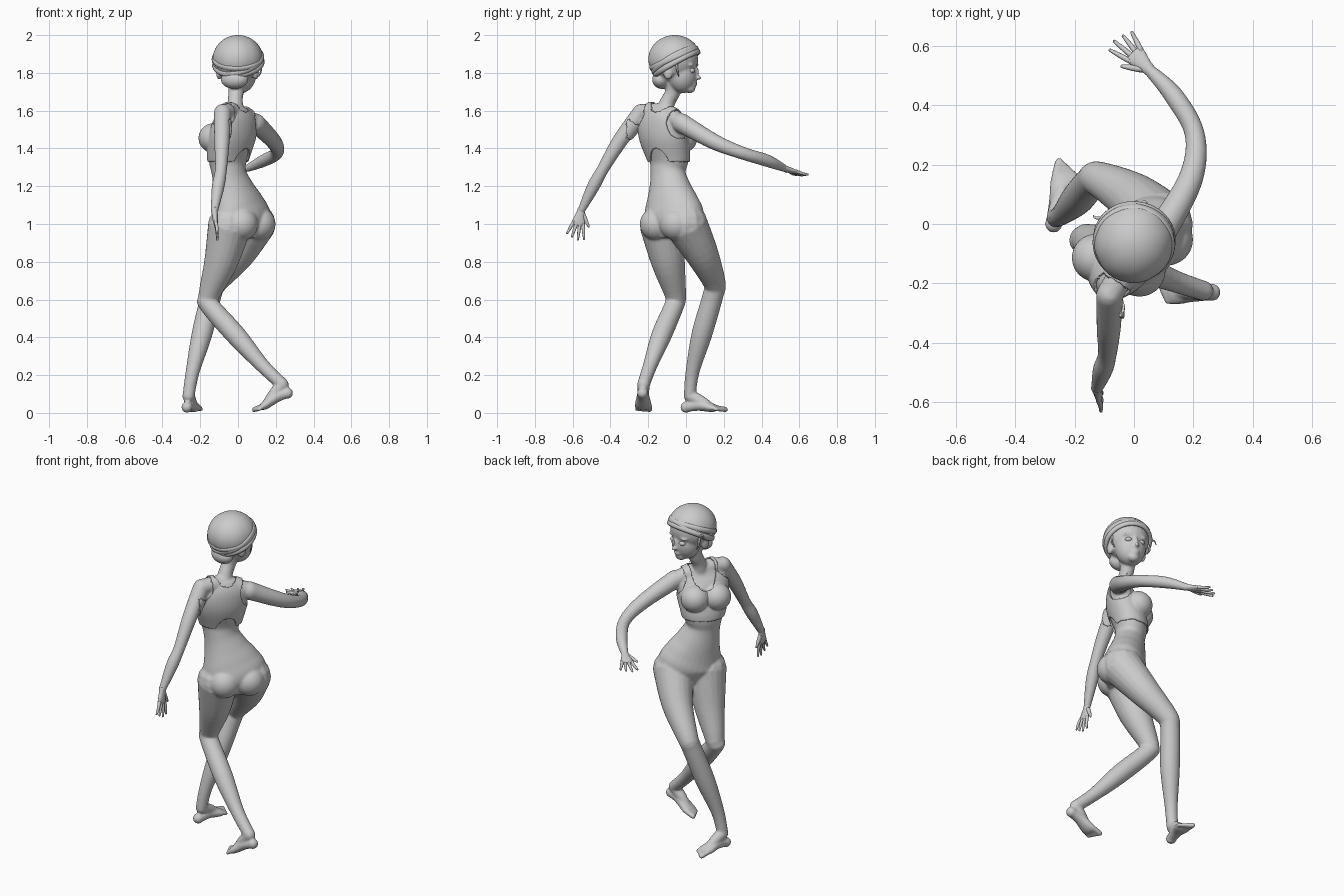
import bpy, bmesh, math
from mathutils import Vector as V, Matrix as M

if "Cube" in bpy.data.objects:
    bpy.data.objects.remove(bpy.data.objects["Cube"])

F, L = V((-.75, .66, 0)), V((.66, .75, 0))      # way the body faces, its right-hand side
HEAD = M.Translation((0, -.06, 1.87)) @ M.Rotation(math.radians(-15), 4, 'Z')


def catmull(a, b, c, d, t):
    return [.5 * (2*q + (r-p)*t + (2*p-5*q+4*r-s)*t*t + (3*q-p-3*r+s)*t**3)
            for p, q, r, s in zip(a, b, c, d)]


def tube(bm, secs, side=L, n=20, closed=False, steps=5):
    """Loft ellipses (x, y, z, side radius, other radius) along a smooth path."""
    k, pts = len(secs), []
    for i in range(k if closed else k - 1):
        idx = [(i+j) % k if closed else min(max(i+j, 0), k-1) for j in (-1, 0, 1, 2)]
        pts += [catmull(*[secs[j] for j in idx], s / steps) for s in range(steps)]
    if not closed:
        pts.append(list(secs[-1]))
    m, rings = len(pts), []
    for i, p in enumerate(pts):
        a = pts[(i-1) % m if closed else max(i-1, 0)]
        b = pts[(i+1) % m if closed else min(i+1, m-1)]
        t = (V(b[:3]) - V(a[:3])).normalized()
        u = (side - t * side.dot(t)).normalized()
        w = t.cross(u)
        rings.append([bm.verts.new(V(p[:3]) + u*p[3]*math.cos(g) + w*p[4]*math.sin(g))
                      for g in (2*math.pi*j/n for j in range(n))])
    for i in range(m if closed else m - 1):
        r, s = rings[i], rings[(i+1) % m]
        for j in range(n):
            bm.faces.new((r[j], r[(j+1) % n], s[(j+1) % n], s[j]))
    if not closed:
        bm.faces.new(rings[0][::-1])
        bm.faces.new(rings[-1])


def ball(bm, c, r, mat=M(), seg=24):
    r = r if isinstance(r, tuple) else (r, r, r)
    return bmesh.ops.create_uvsphere(bm, u_segments=seg, v_segments=seg*2//3, radius=1,
                                     matrix=mat @ M.Translation(c) @ M.Diagonal((*r, 1)))['verts']


def limb(bm, pts, side=L, n=20):
    """Round limb from (x, y, z, radius), with ball ends."""
    tube(bm, [(*p, p[3]) for p in pts], side, n)
    for p in (pts[0], pts[-1]):
        ball(bm, p[:3], p[3], seg=12)


def finish(bm, name):
    bmesh.ops.recalc_face_normals(bm, faces=bm.faces)
    me = bpy.data.meshes.new(name)
    bm.to_mesh(me)
    bm.free()
    me.shade_smooth()
    ob = bpy.data.objects.new(name, me)
    bpy.context.collection.objects.link(ob)
    return ob


def apply_mods(ob):
    dg = bpy.context.evaluated_depsgraph_get()
    me = bpy.data.meshes.new_from_object(ob.evaluated_get(dg))
    ob.modifiers.clear()
    ob.data = me
    me.shade_smooth()


bm = bmesh.new()
# torso
tube(bm, [(.02, -.06, .93, .12, .09), (.02, -.065, 1.02, .183, .125), (0, -.075, 1.1, .162, .115),
          (-.025, -.085, 1.18, .125, .1), (-.048, -.095, 1.27, .098, .085),
          (-.053, -.092, 1.35, .118, .09), (-.028, -.12, 1.47, .143, .09),
          (-.01, -.128, 1.55, .135, .07), (-.01, -.122, 1.61, .075, .045)], n=32)
for s in (-1, 1):
    ball(bm, V((.02, -.065, 1.0)) - F*.06 + L*.07*s, .088)              # buttock
    ball(bm, V((-.028, -.12, 1.455)) + F*.08 + L*.062*s, (.072, .072, .07))  # breast
SH_L, SH_R = V((-.082, -.238, 1.59)), V((.092, -.025, 1.535))
tube(bm, [(*SH_L, .045, .045), (-.01, -.125, 1.59, .045, .045), (*SH_R, .045, .045)], V((0, 0, 1)))
# neck
limb(bm, [(-.01, -.122, 1.57, .055), (-.015, -.1, 1.64, .041), (-.01, -.07, 1.7, .041), (0, -.06, 1.78, .05)])
# arms
limb(bm, [(*SH_L, .046), (-.085, -.35, 1.44, .041), (-.09, -.44, 1.29, .032),
          (-.105, -.49, 1.2, .034), (-.125, -.555, 1.07, .02)])
limb(bm, [(*SH_R, .052), (.19, .15, 1.435, .042), (.205, .3, 1.375, .034),
          (.135, .43, 1.335, .033), (.05, .52, 1.295, .02)], V((0, 0, 1)))
# legs
limb(bm, [(-.045, -.13, .99, .115), (-.09, -.095, .8, .09), (-.155, -.055, .62, .056), (-.155, -.06, .575, .052),
          (-.01, -.13, .41, .054), (.13, -.19, .25, .038), (.235, -.225, .15, .034)])
limb(bm, [(.085, 0, 1.0, .115), (0, .085, .84, .088), (-.115, .15, .69, .06), (-.14, .145, .63, .055),
          (-.19, .085, .42, .055), (-.24, .035, .22, .037), (-.262, .02, .09, .032)])


def foot(ankle, heel, tread, inner):
    d = (V(tread) - V(heel)).normalized()
    side = d.cross(V((0, 0, 1))).normalized()
    big = side * inner
    mid = V(heel).lerp(V(tread), .5) + V((0, 0, .012))
    tube(bm, [(*heel, .028, .026), (*mid, .034, .03), (*tread, .046, .024), (*(V(tread)+d*.025), .042, .016)], side)
    ball(bm, heel, .03, seg=16)
    limb(bm, [(*ankle, .033), (*(V(ankle).lerp(V(tread), .5) + V((0, 0, .004))), .03), (*tread, .022)], side)
    for i in range(5):
        a = V(tread) + big * (.032 - .017*i) + d * .012
        b = a + d * (.056 - .008*i)
        b.z = .018
        r = .015 - .0012*i
        limb(bm, [(*a, r), (*b, r)], side, 10)


foot((-.262, .02, .09), (-.27, .0, .03), (-.237, .135, .028), -1)
foot((.235, -.225, .15), (.262, -.23, .105), (.145, -.226, .042), 1)

# head: skull, face, chin, nose, lips, brows, ears, nape hair
for c, r in [((0, -.005, 0), (.122, .13, .122)), ((0, .043, -.078), (.086, .08, .1)),
             ((0, .083, -.15), (.034, .03, .028)), ((0, .132, -.096), (.013, .016, .011)),
             ((0, .118, -.07), (.009, .016, .035)), ((0, .112, -.126), (.024, .011, .007)),
             ((0, .11, -.136), (.02, .011, .007)), ((0, -.07, -.105), (.075, .05, .05))]:
    ball(bm, c, r, HEAD)
for s in (-1, 1):
    ball(bm, (.045*s, .1, -.028), (.03, .02, .008), HEAD)
    ball(bm, (.1*s, -.01, -.07), (.016, .026, .036), HEAD)
body = finish(bm, "body")
rm = body.modifiers.new("fuse", 'REMESH')
rm.mode, rm.voxel_size = 'VOXEL', .0065
sm = body.modifiers.new("soften", 'SMOOTH')
sm.factor, sm.iterations = .5, 7
apply_mods(body)

# cropped top, lifted off the body
bm = bmesh.new()
bm.from_mesh(body.data)
bmesh.ops.bisect_plane(bm, geom=bm.verts[:] + bm.edges[:] + bm.faces[:],
                       plane_co=(0, 0, 1.335), plane_no=(0, 0, 1), clear_inner=True)
C = V((-.02, -.125, 0))


def covered(c):
    rel = V((c.x, c.y, 0)) - C
    s, f = rel.dot(L), rel.dot(F)
    neck = math.hypot(c.x + .012, c.y + .118)
    scoop = f > 0 and math.hypot(s / .065, (c.z - 1.6) / .1) < 1
    return (abs(s) < .16 and c.z < 1.66 and neck > .062 and not scoop
            and (c - SH_L - L*-.015).length > .078 and (c - SH_R - L*.015).length > .085)


bmesh.ops.delete(bm, geom=[f for f in bm.faces if not covered(f.calc_center_median())], context='FACES')
for _ in range(8):
    bmesh.ops.smooth_vert(bm, verts=[v for v in bm.verts if v.is_boundary], factor=.5,
                          use_axis_x=True, use_axis_y=True, use_axis_z=True)
top = finish(bm, "crop_top")
so = top.modifiers.new("cloth", 'SOLIDIFY')
so.thickness, so.offset = .009, 1


# hands
def hand(name, wrist, d, side, thumb):
    bm = bmesh.new()
    w, d = V(wrist), V(d).normalized()
    side = V(side)
    side = (side - d * side.dot(d)).normalized()
    up = d.cross(side)
    tube(bm, [(*(w-d*.015), .019, .018), (*(w+d*.02), .024, .016), (*(w+d*.06), .034, .013),
              (*(w+d*.08), .03, .009)], side)
    for i in range(4):
        o = (i - 1.5) * thumb
        a = w + d*.066 + side*o*.017
        g = (d + side*o*.2).normalized()
        ln = .088 - .009*abs(i - 2)
        limb(bm, [(*a, .0095), (*(a+g*ln*.5+up*.003), .0085), (*(a+g*ln), .0055)], side, 10)
    a = w + d*.02 + side*thumb*.018
    g = (d*.8 + side*thumb*.6).normalized()
    limb(bm, [(*a, .012), (*(a+g*.035), .01), (*(a+g*.065), .006)], up, 10)
    finish(bm, name)


hand("left_hand", (-.125, -.555, 1.07), (.1, -.22, -.95), (0, 1, -.25), 1)
hand("right_hand", (.05, .52, 1.295), (-.68, .7, -.25), (.7, .68, 0), -1)

# eyes
bm = bmesh.new()
for s in (-1, 1):
    ball(bm, (.038*s, .103, -.058), (.021, .018, .014), HEAD)
finish(bm, "eyes")

# head wrap: pleated cap cut on a slant
T = math.radians(28)
bm = bmesh.new()
for v in ball(bm, (0, 0, 0), 1, seg=72):
    k = 1 + .012 * abs(math.sin(4 * math.atan2(v.co.y, v.co.x))) * math.hypot(v.co.x, v.co.y)
    v.co = V((v.co.x*.132*k, v.co.y*.138*k, v.co.z*.127 + .003))
bmesh.ops.bisect_plane(bm, geom=bm.verts[:] + bm.edges[:] + bm.faces[:], plane_co=(0, 0, -.01),
                       plane_no=(0, -math.sin(T), math.cos(T)), clear_inner=True)
bm.transform(HEAD)
finish(bm, "head_wrap")

# twisted bands round the rim
for i, (tilt, roll, off) in enumerate([(24, 5, .008), (31, -6, -.008), (29, 3, -.022)]):
    rot = M.Rotation(math.radians(roll), 4, 'Y') @ M.Rotation(math.radians(tilt), 4, 'X')
    bm = bmesh.new()
    ring = [rot @ V((.127*math.cos(a), .129*math.sin(a), off)) for a in (math.pi*j/8 for j in range(16))]
    tube(bm, [(*p, .016, .012) for p in ring], V((0, -.5, .87)), 12, True)
    bm.transform(HEAD)
    finish(bm, f"wrap_band_{i+1}")

# loose strands
bm = bmesh.new()
for pts in ([(-.12, .05, .0), (-.145, .045, .01), (-.155, .05, -.015)],
            [(-.11, .04, -.02), (-.115, .05, -.06), (-.1, .05, -.09)],
            [(.11, .04, -.02), (.113, .045, -.06), (.1, .05, -.09)]):
    tube(bm, [(*p, r, r) for p, r in zip(pts, (.007, .005, .002))], V((0, 1, .3)), 8)
bm.transform(HEAD)
finish(bm, "loose_hair")
